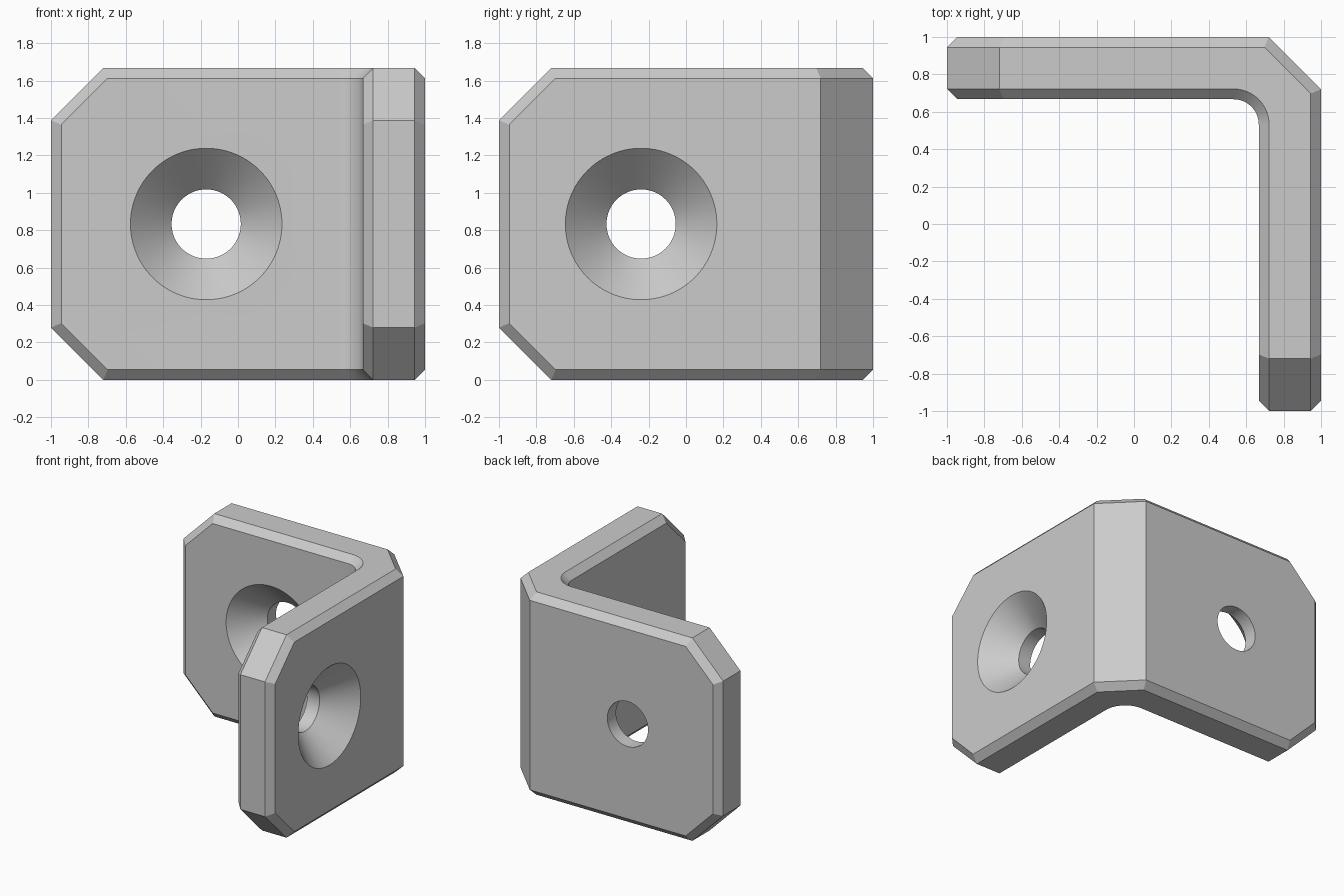
import bpy
import bmesh
import math
from mathutils import Vector

if "Cube" in bpy.data.objects:
    bpy.data.objects.remove(bpy.data.objects["Cube"], do_unlink=True)

HEIGHT = 1.667
INNER = 0.667      # inner wall plane
CUT = 0.28         # size of the clipped corners
CHAMFER = 0.055
FILLET = 0.135
SEGMENTS = 16

grey = bpy.data.materials.new("plain_grey")
grey.use_nodes = True
colour = (0.6, 0.6, 0.6, 1)
grey.diffuse_color = colour
grey.node_tree.nodes["Principled BSDF"].inputs["Base Color"].default_value = colour


def finish(bm, name):
    mesh = bpy.data.meshes.new(name)
    bm.to_mesh(mesh)
    bm.free()
    obj = bpy.data.objects.new(name, mesh)
    bpy.context.collection.objects.link(obj)
    mesh.materials.append(grey)
    return obj


def bracket_profile():
    # L outline with a clipped outer corner and a rounded inner corner
    pts = [(-1, INNER)]
    c = INNER - FILLET
    for i in range(SEGMENTS + 1):
        a = math.pi / 2 * (1 - i / SEGMENTS)
        pts.append((c + FILLET * math.cos(a), c + FILLET * math.sin(a)))
    pts += [(INNER, -1), (1, -1), (1, 1 - CUT), (1 - CUT, 1), (-1, 1)]
    return pts


def make_bracket():
    bm = bmesh.new()
    base = bm.faces.new([bm.verts.new((x, y, 0)) for x, y in bracket_profile()])
    top = bmesh.ops.extrude_face_region(bm, geom=[base])["geom"]
    bmesh.ops.translate(bm, vec=(0, 0, HEIGHT),
                        verts=[v for v in top if isinstance(v, bmesh.types.BMVert)])

    # Clip the free corners of both plates
    for out in (Vector((-1, 0, 0)), Vector((0, -1, 0))):
        for up, z in ((1, HEIGHT - CUT), (-1, CUT)):
            cut = bmesh.ops.bisect_plane(
                bm, geom=bm.verts[:] + bm.edges[:] + bm.faces[:],
                plane_co=out + Vector((0, 0, z)),
                plane_no=out + Vector((0, 0, up)), clear_outer=True)
            edges = [e for e in cut["geom_cut"] if isinstance(e, bmesh.types.BMEdge)]
            bmesh.ops.holes_fill(bm, edges=edges, sides=0)
    bmesh.ops.recalc_face_normals(bm, faces=bm.faces[:])

    # Chamfer the rim of the inner and outer walls
    def is_wall(f):
        c = f.calc_center_median()
        return abs(f.normal.z) < 0.1 and min(c.x, c.y) > -0.99

    rim = [e for e in bm.edges if sum(is_wall(f) for f in e.link_faces) == 1]
    bmesh.ops.bevel(bm, geom=rim, offset=CHAMFER, offset_type='OFFSET',
                    segments=1, affect='EDGES', profile=0.5)
    return finish(bm, "corner_bracket")


def make_countersink(name, location, rotation):
    # Revolved profile: depth along local z, mouth at z = 0
    bm = bmesh.new()
    rings = []
    for r, z in ((0.455, 0.05), (0.185, -0.22), (0.185, -0.5)):
        rings.append(bmesh.ops.create_circle(bm, segments=96, radius=r)["verts"])
        bmesh.ops.translate(bm, verts=rings[-1], vec=(0, 0, z))
    for a, b in zip(rings, rings[1:]):
        for i in range(len(a)):
            j = (i + 1) % len(a)
            bm.faces.new((a[i], a[j], b[j], b[i]))
    bm.faces.new(rings[0])
    bm.faces.new(rings[-1])
    bmesh.ops.recalc_face_normals(bm, faces=bm.faces[:])
    obj = finish(bm, name)
    obj.location = location
    obj.rotation_euler = rotation
    obj.hide_render = True
    return obj


bracket = make_bracket()
quarter = math.pi / 2
cutters = [
    make_countersink("back_plate_hole_cutter", (-0.17, INNER, HEIGHT / 2), (quarter, 0, 0)),
    make_countersink("side_plate_hole_cutter", (1, -0.24, HEIGHT / 2), (0, quarter, 0)),
]
bpy.context.view_layer.objects.active = bracket
bracket.select_set(True)
for cutter in cutters:
    mod = bracket.modifiers.new("screw_hole", 'BOOLEAN')
    mod.operation = 'DIFFERENCE'
    mod.solver = 'EXACT'
    mod.object = cutter
    bpy.ops.object.modifier_apply(modifier=mod.name)
    bpy.data.objects.remove(cutter, do_unlink=True)

bpy.ops.object.shade_smooth_by_angle(angle=math.radians(30))
